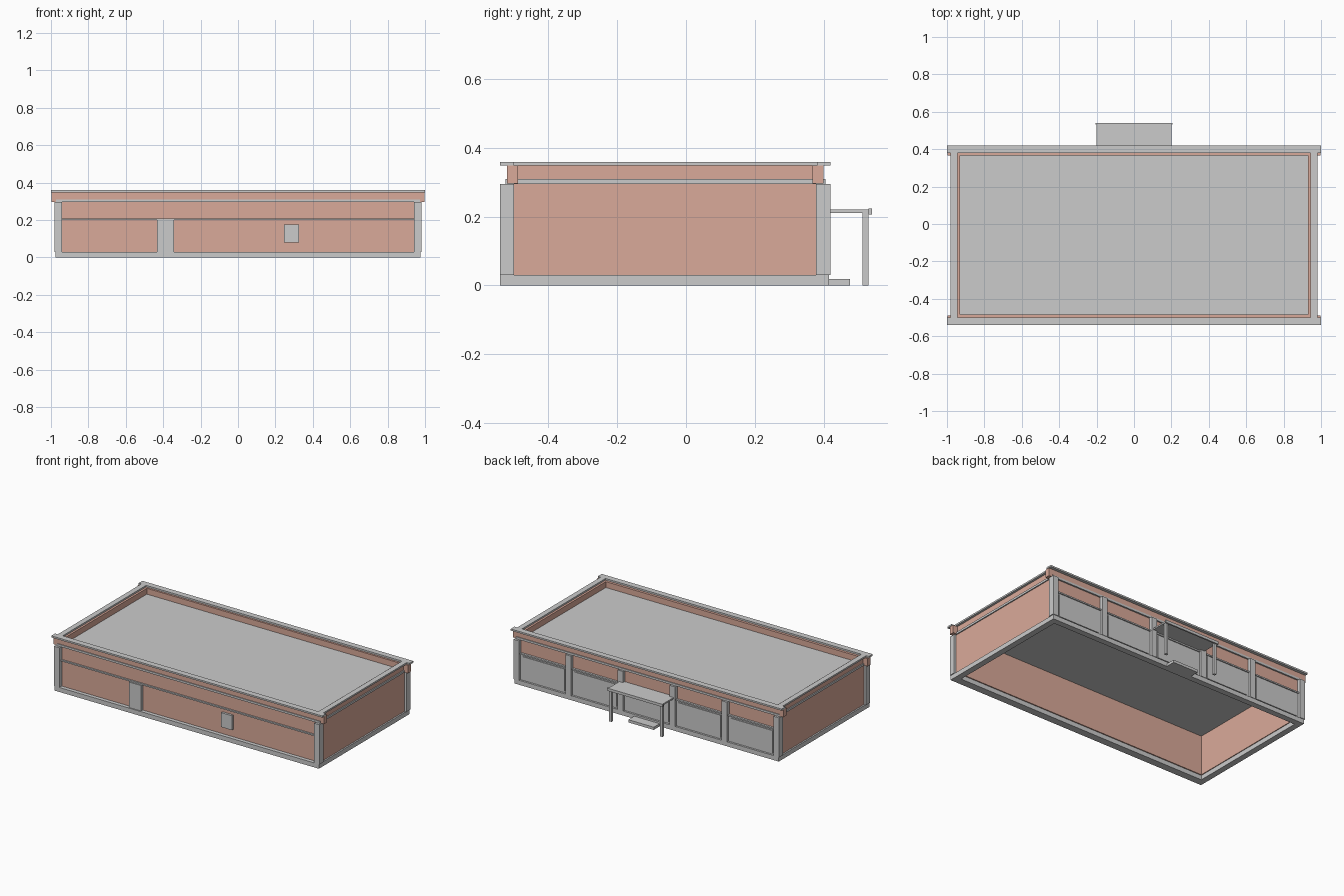
import bpy, bmesh

if "Cube" in bpy.data.objects:
    bpy.data.objects.remove(bpy.data.objects["Cube"])

brick = bpy.data.materials.new("brick")
brick.diffuse_color = (0.70, 0.40, 0.32, 1)
brick.use_nodes = True
brick.node_tree.nodes["Principled BSDF"].inputs["Base Color"].default_value = brick.diffuse_color


def finish(name, bm, mat):
    bmesh.ops.recalc_face_normals(bm, faces=bm.faces)
    me = bpy.data.meshes.new(name)
    bm.to_mesh(me)
    bm.free()
    ob = bpy.data.objects.new(name, me)
    bpy.context.collection.objects.link(ob)
    if mat:
        me.materials.append(mat)
    return ob


def box(name, x0, x1, y0, y1, z0, z1, mat=None):
    bm = bmesh.new()
    bmesh.ops.create_cube(bm, size=1)
    for v in bm.verts:
        v.co = ((x0 + x1) / 2 + v.co.x * (x1 - x0),
                (y0 + y1) / 2 + v.co.y * (y1 - y0),
                (z0 + z1) / 2 + v.co.z * (z1 - z0))
    return finish(name, bm, mat)


def frame(name, outer, inner, z0, z1, mat=None):
    """Rectangular ring; outer and inner are (half width, y front, y back)."""
    bm = bmesh.new()

    def loop(r, z):
        w, a, b = r
        return [bm.verts.new(p) for p in ((-w, a, z), (w, a, z), (w, b, z), (-w, b, z))]
    loops = [loop(outer, z0), loop(outer, z1), loop(inner, z1), loop(inner, z0)]
    for k in range(4):
        a, b = loops[k], loops[(k + 1) % 4]
        for i in range(4):
            j = (i + 1) % 4
            bm.faces.new((a[i], a[j], b[j], b[i]))
    return finish(name, bm, mat)


# Shell: plinth, hollow brick walls, roof slab showing as a thin band
frame("plinth", (0.975, -0.54, 0.415), (0.935, -0.49, 0.375), 0, 0.03)
frame("brick_walls", (0.965, -0.515, 0.395), (0.93, -0.483, 0.37), 0.03, 0.348, brick)
box("roof_slab", -0.972, 0.972, -0.525, 0.405, 0.295, 0.309)

# Parapet fascias and coping, front and back
box("front_fascia", -0.998, 0.998, -0.52, -0.488, 0.296, 0.348, brick)
box("back_fascia", -0.998, 0.998, 0.367, 0.40, 0.296, 0.348, brick)
box("front_coping", -1, 1, -0.54, -0.50, 0.348, 0.359)
box("back_coping", -1, 1, 0.38, 0.42, 0.348, 0.359)

# Corner columns and side coping, mirrored left and right
for s, side in ((-1, "left"), (1, "right")):
    xs = sorted((s * 0.94, s * 0.98))
    box(side + "_front_column", *xs, -0.541, -0.50, 0.03, 0.295)
    box(side + "_back_column", *xs, 0.378, 0.42, 0.03, 0.295)
    box(side + "_coping", *sorted((s * 0.944, s * 0.98)), -0.50, 0.38, 0.348, 0.359)

# Front details
box("front_ledge", -0.94, 0.94, -0.525, -0.51, 0.2, 0.209)
box("front_pier", -0.433, -0.342, -0.533, -0.51, 0.03, 0.2)
box("front_panel", 0.246, 0.326, -0.53, -0.51, 0.08, 0.176)

# Back: grey lower wall, ledge, pilasters and infill panels
box("back_lower_wall", -0.94, 0.94, 0.385, 0.402, 0.03, 0.2)
box("back_ledge", -0.94, 0.94, 0.385, 0.409, 0.2, 0.209)
for i in range(4):
    x = -0.576 + 0.384 * i
    box("back_pilaster", x - 0.02, x + 0.02, 0.385, 0.418, 0.03, 0.295)
for i in range(5):
    x = -0.768 + 0.384 * i
    box("back_panel", x - 0.155, x + 0.155, 0.39, 0.407, 0.04, 0.19)

# Entrance canopy on posts, with a doorstep
box("canopy_roof", -0.2, 0.2, 0.40, 0.535, 0.211, 0.221)
box("canopy_edge", -0.205, 0.205, 0.531, 0.541, 0.206, 0.224)
for s in (-1, 1):
    box("canopy_post", s * 0.188 - 0.009, s * 0.188 + 0.009, 0.513, 0.53, 0, 0.211)
box("doorstep", -0.096, 0.092, 0.405, 0.477, 0, 0.018)
